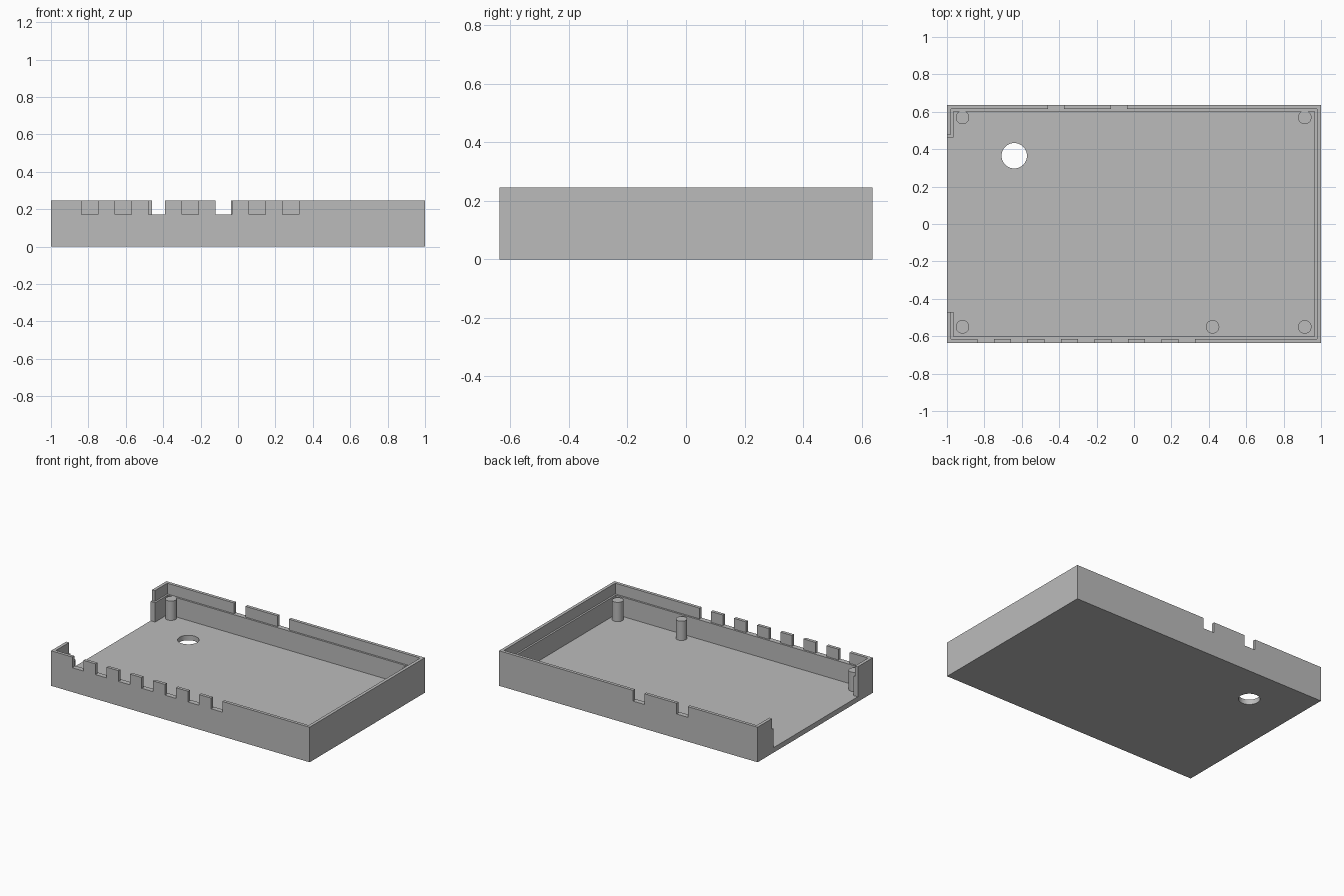
import bpy
import bmesh
import math

cube = bpy.data.objects.get("Cube")
if cube:
    bpy.data.objects.remove(cube, do_unlink=True)

# Overall sizes
HX, HY = 1.0, 0.637
FLOOR, LEDGE, TOP = 0.035, 0.17, 0.245
WALL, LIP = 0.035, 0.022

grey = bpy.data.materials.new("light grey")
grey.use_nodes = True
colour = (0.5, 0.5, 0.5, 1)
grey.diffuse_color = colour
grey.node_tree.nodes["Principled BSDF"].inputs["Base Color"].default_value = colour


def prism(name, outline, z0, z1):
    """Extrude a flat outline between two heights."""
    bm = bmesh.new()
    face = bm.faces.new([bm.verts.new((x, y, z0)) for x, y in outline])
    ext = bmesh.ops.extrude_face_region(bm, geom=[face])["geom"]
    verts = [g for g in ext if isinstance(g, bmesh.types.BMVert)]
    bmesh.ops.translate(bm, verts=verts, vec=(0, 0, z1 - z0))
    bmesh.ops.recalc_face_normals(bm, faces=bm.faces)
    mesh = bpy.data.meshes.new(name)
    bm.to_mesh(mesh)
    bm.free()
    mesh.materials.append(grey)
    ob = bpy.data.objects.new(name, mesh)
    bpy.context.collection.objects.link(ob)
    return ob


def wall(name, path, thick, z0, z1):
    """Wall that follows the outer edge, thickened inward."""
    ix, iy = HX - thick, HY - thick
    inner = [(max(-ix, min(ix, x)), max(-iy, min(iy, y))) for x, y in path]
    return prism(name, path + inner[::-1], z0, z1)


def cylinder(name, x, y, radius, z0, z1):
    bpy.ops.mesh.primitive_cylinder_add(vertices=40, radius=radius, depth=z1 - z0,
                                        location=(x, y, (z0 + z1) / 2))
    ob = bpy.context.object
    ob.name = name
    ob.data.materials.append(grey)
    bpy.ops.object.shade_smooth_by_angle(angle=math.radians(40))
    return ob


# Corners of the case
FR, FL = (-HX, -HY), (HX, -HY)
BR, BL = (-HX, HY), (HX, HY)

# Floor plate with a round hole
floor = prism("floor", [FR, FL, BL, BR], 0, FLOOR)
cutter = cylinder("hole_cutter", -0.64, 0.365, 0.068, -0.1, 0.1)
cutter.hide_render = True
cutter.display_type = 'WIRE'
cut = floor.modifiers.new("hole", 'BOOLEAN')
cut.operation = 'DIFFERENCE'
cut.solver = 'EXACT'
cut.object = cutter
bpy.context.view_layer.objects.active = floor
bpy.ops.object.modifier_apply(modifier=cut.name)
bpy.data.objects.remove(cutter, do_unlink=True)

# Thick lower wall, open on the right side
wall("lower_wall", [(-HX, -0.47), FR, FL, BL, BR, (-HX, 0.463)], WALL, FLOOR, LEDGE)

# Thin upper lip, broken by the slots
SLOT, PITCH, FIRST, COUNT = 0.087, 0.179, -0.836, 7
front_slots = [(FIRST + i * PITCH, FIRST + i * PITCH + SLOT) for i in range(COUNT)]
back_slots = [(-0.46, -0.373), (-0.124, -0.037)]

wall("front_right_lip", [(-HX, -0.47), FR, (front_slots[0][0], -HY)], LIP, LEDGE, TOP)
wall("back_right_lip", [(-HX, 0.478), BR, (back_slots[0][0], HY)], LIP, LEDGE, TOP)
wall("long_lip", [(front_slots[-1][1], -HY), FL, BL, (back_slots[-1][1], HY)],
     LIP, LEDGE, TOP)
for side, y, slots in (("front", -HY, front_slots), ("back", HY, back_slots)):
    for a, b in zip(slots, slots[1:]):
        wall(side + "_tab", [(a[1], y), (b[0], y)], LIP, LEDGE, TOP)

# Support posts
for x, y in ((-0.917, 0.57), (0.913, 0.57), (-0.917, -0.55), (0.913, -0.55), (0.42, -0.55)):
    cylinder("support_post", x, y, 0.036, FLOOR, LEDGE)
